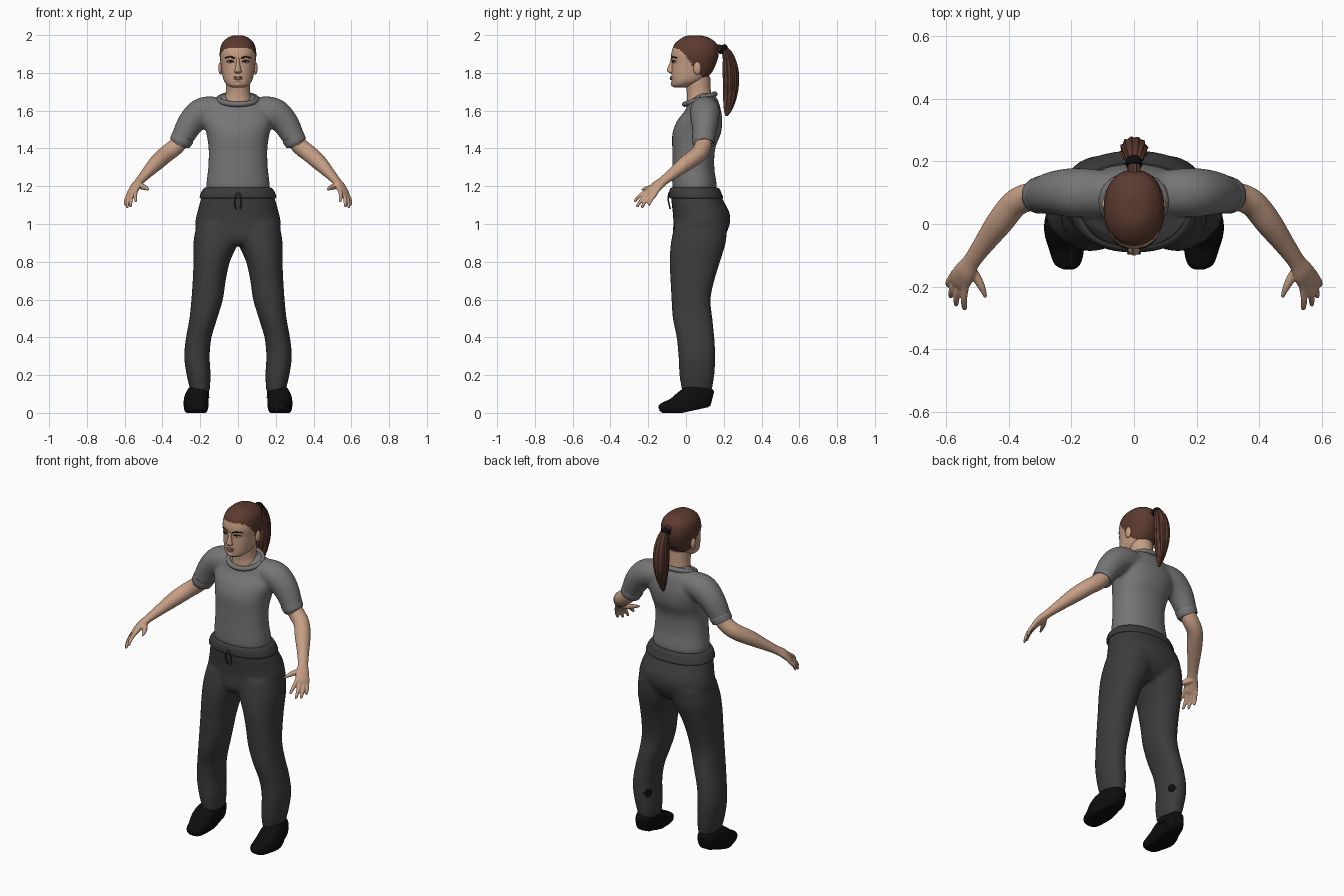
import bpy, bmesh, math
from mathutils import Vector
from mathutils.bvhtree import BVHTree

cube = bpy.data.objects.get("Cube")
if cube:
    bpy.data.objects.remove(cube, do_unlink=True)


def material(name, r, g, b):
    m = bpy.data.materials.new(name)
    m.use_nodes = True
    m.diffuse_color = (r, g, b, 1)
    bsdf = m.node_tree.nodes["Principled BSDF"]
    bsdf.inputs["Base Color"].default_value = (r, g, b, 1)
    bsdf.inputs["Roughness"].default_value = 0.8
    return m


SKIN = material("skin", 0.56, 0.34, 0.23)
HAIR = material("brown hair", 0.105, 0.042, 0.028)
SHIRT = material("grey shirt", 0.18, 0.18, 0.18)
TROUSERS = material("charcoal cloth", 0.045, 0.045, 0.046)
BLACK = material("black leather", 0.004, 0.004, 0.004)
BROW = material("dark brow", 0.02, 0.011, 0.008)
LIPS = material("lips", 0.42, 0.2, 0.15)
EYE = material("eye white", 0.55, 0.5, 0.46)


def spline(rows, steps):
    """Catmull-Rom smoothing of a list of stations."""
    out = []
    for i in range(len(rows) - 1):
        four = [rows[max(i - 1, 0)], rows[i], rows[i + 1], rows[min(i + 2, len(rows) - 1)]]
        for s in range(steps):
            t = s / steps
            out.append([0.5 * (2 * b + (c - a) * t + (2 * a - 5 * b + 4 * c - d) * t * t
                               + (3 * b - a - 3 * c + d) * t ** 3) for a, b, c, d in zip(*four)])
    return out + [list(rows[-1])]


def loft(bm, rows, ref=None, steps=5, segs=32, power=1.0, ridge=0.0):
    """Skin stations (x, y, z, half width, half depth); level rings unless ref is given."""
    rows = spline(rows, steps)
    rings = []
    for i, (x, y, z, rx, ry) in enumerate(rows):
        u, v = Vector((1, 0, 0)), Vector((0, 1, 0))
        if ref:
            a, b = rows[max(i - 1, 0)], rows[min(i + 1, len(rows) - 1)]
            t = (Vector(b[:3]) - Vector(a[:3])).normalized()
            u = Vector(ref).cross(t).normalized()
            v = t.cross(u)
        ring = []
        for k in range(segs):
            a = 2 * math.pi * k / segs
            c, s = math.cos(a), math.sin(a)
            w = 1 + ridge * (k % 3 - 1)
            c, s = math.copysign(abs(c) ** power, c), math.copysign(abs(s) ** power, s)
            ring.append(bm.verts.new(Vector((x, y, z)) + u * c * rx * w + v * s * ry * w))
        rings.append(ring)
    for a, b in zip(rings, rings[1:]):
        for k in range(segs):
            n = (k + 1) % segs
            bm.faces.new((a[k], a[n], b[n], b[k]))
    bm.faces.new(rings[0][::-1])
    bm.faces.new(rings[-1])


def boxes(rows):
    """Stations from extents (z, left, right, front, back)."""
    return [((a + b) / 2, (c + d) / 2, z, (b - a) / 2, (d - c) / 2) for z, a, b, c, d in rows]


def body(rows):
    return boxes([(z, -w, w, f, b) for z, w, f, b in rows])


def tube(bm, pts, r, ref=(0, 1, 0), **kw):
    loft(bm, [(*p, r, r) for p in pts], ref, **kw)


def ball(bm, centre, size):
    new = bmesh.ops.create_uvsphere(bm, u_segments=16, v_segments=10, radius=1)["verts"]
    bmesh.ops.scale(bm, vec=size, verts=new)
    bmesh.ops.translate(bm, vec=centre, verts=new)


def finish(bm, name, mats, mirror=False, voxel=0, smooth=6):
    bmesh.ops.recalc_face_normals(bm, faces=bm.faces)
    mesh = bpy.data.meshes.new(name)
    bm.to_mesh(mesh)
    ob = bpy.data.objects.new(name, mesh)
    bpy.context.collection.objects.link(ob)
    if mirror:
        ob.modifiers.new("mirror", "MIRROR").use_mirror_merge = False
    if voxel:
        m = ob.modifiers.new("blend", "REMESH")
        m.mode, m.voxel_size = "VOXEL", voxel
        m = ob.modifiers.new("soften", "SMOOTH")
        m.factor, m.iterations = 0.5, smooth
    bpy.ops.object.select_all(action="DESELECT")
    ob.select_set(True)
    bpy.context.view_layer.objects.active = ob
    for m in list(ob.modifiers):
        bpy.ops.object.modifier_apply(modifier=m.name)
    for m in mats:
        ob.data.materials.append(m)
    bpy.ops.object.shade_smooth_by_angle(angle=math.radians(50))
    return ob


# Trousers: two legs and a pelvis blended into one surface
bm = bmesh.new()
leg = boxes([(.11, .15, .25, -.02, .135), (.2, .145, .272, -.035, .15), (.3, .15, .285, -.04, .155),
             (.4, .14, .275, -.05, .15), (.5, .11, .257, -.07, .14), (.6, .08, .247, -.077, .13),
             (.7, .065, .24, -.082, .15), (.8, .043, .236, -.087, .18), (.9, .0, .236, -.08, .21),
             (1.0, -.02, .22, -.06, .22)])
loft(bm, leg, power=0.9)
loft(bm, body([(.89, .1, -.05, .15), (.93, .2, -.07, .2), (1.0, .226, -.067, .232), (1.06, .216, -.07, .23),
               (1.12, .2, -.077, .2), (1.19, .176, -.075, .168)]), power=0.9)
trousers = finish(bm, "trousers", [TROUSERS, BLACK], mirror=True, voxel=0.01, smooth=8)
for f in trousers.data.polygons:  # round patch on each inner calf
    c = f.center
    if (c.z - .27) ** 2 + (c.y + abs(c.x) - .29) ** 2 / 2 < .025 ** 2 and c.y - abs(c.x) > -.12:
        f.material_index = 1

# Waistband and drawstring
bm = bmesh.new()
loft(bm, body([(1.135, .196, -.083, .19), (1.142, .203, -.09, .196), (1.165, .196, -.09, .187),
               (1.185, .185, -.085, .178), (1.192, .174, -.076, .167)]), power=0.9, segs=48)
for s in (-1, 1):
    tube(bm, [(s * .004, -.09, 1.165), (s * .018, -.094, 1.13), (s * .012, -.084, 1.08)], .004, segs=8)
finish(bm, "waistband", [TROUSERS])

# Shirt: torso and sleeves blended
bm = bmesh.new()
loft(bm, body([(1.175, .163, -.066, .155), (1.21, .168, -.073, .162), (1.3, .158, -.073, .15),
               (1.4, .156, -.073, .155), (1.48, .168, -.072, .185), (1.55, .185, -.045, .192),
               (1.6, .175, -.005, .185), (1.65, .135, .015, .172), (1.69, .08, .06, .145)]), power=0.9)
sleeve = [(.08, .1, 1.61, .06, .07), (.18, .1, 1.595, .078, .08), (.25, .1, 1.535, .071, .071),
          (.305, .092, 1.435, .056, .056)]
loft(bm, sleeve, ref=(0, 1, 0))
finish(bm, "shirt", [SHIRT], mirror=True, voxel=0.01, smooth=8)

# Sleeve cuffs and collar
bm = bmesh.new()
loft(bm, [(.289, .094, 1.464, .055, .055), (.291, .094, 1.46, .061, .061), (.302, .092, 1.44, .059, .059),
          (.308, .091, 1.428, .057, .057), (.309, .091, 1.426, .05, .05)], ref=(0, 1, 0), steps=2)
finish(bm, "sleeve_cuff", [SHIRT], mirror=True)
bm = bmesh.new()
ring = [math.tau * k / 16 for k in range(17)]
loft(bm, [(.1 * math.cos(a), .073 + .08 * math.sin(a), 1.661 + .027 * math.sin(a), .014, .014) for a in ring],
     ref=(0, 0, 1), segs=12)
finish(bm, "collar", [SHIRT])

# Arms with palm and fingers
bm = bmesh.new()
PALM = (.6, -.34, .71)
loft(bm, [(.28, .095, 1.47, .045, .045), (.33, .088, 1.41, .045, .045), (.38, .066, 1.37, .044, .044),
          (.43, .005, 1.325, .043, .041), (.485, -.07, 1.267, .033, .029), (.52, -.12, 1.228, .029, .022),
          (.542, -.155, 1.2, .037, .021), (.56, -.186, 1.166, .039, .016), (.565, -.196, 1.155, .03, .01)], ref=PALM)
fingers = [((.54, -.205, 1.177), (.542, -.275, 1.118)), ((.556, -.197, 1.165), (.57, -.262, 1.09)),
           ((.57, -.182, 1.157), (.588, -.236, 1.086)), ((.58, -.165, 1.155), (.597, -.198, 1.098))]
for a, b in fingers:
    a, b = Vector(a), Vector(b)
    root, mid = a + (a - b) * .35, a.lerp(b, .55) + Vector(PALM) * .006
    loft(bm, [(*root, .011, .011), (*a, .0115, .0115), (*mid, .0105, .0105), (*a.lerp(b, .93), .008, .008),
              (*b, .004, .004)], ref=PALM, segs=12)
loft(bm, [(.53, -.135, 1.205, .016, .016), (.505, -.17, 1.197, .016, .015), (.486, -.205, 1.19, .012, .011),
          (.474, -.236, 1.18, .006, .005)], ref=PALM, segs=14)
finish(bm, "arm", [SKIN], mirror=True, voxel=0.005, smooth=3)

# Neck
bm = bmesh.new()
loft(bm, [(0, .08, 1.62, .085, .08), (0, .073, 1.66, .073, .068), (0, .068, 1.7, .064, .064),
          (0, .06, 1.78, .064, .068)])
finish(bm, "neck", [SKIN])

# Head, with hair coloured above a sloping hairline
bm = bmesh.new()
loft(bm, body([(1.722, .03, -.062, .0), (1.735, .056, -.074, .045), (1.76, .075, -.076, .095),
               (1.8, .085, -.077, .135), (1.85, .092, -.075, .16), (1.9, .097, -.078, .173),
               (1.95, .088, -.062, .165), (1.98, .063, -.03, .133), (1.995, .035, .0, .095),
               (1.999, .006, .035, .06)]), power=0.9, steps=8, segs=72)
tree = BVHTree.FromBMesh(bm)
head = finish(bm, "head", [SKIN, HAIR])
hairline = [(-.2, 1.935), (-.06, 1.935), (-.02, 1.915), (.015, 1.865), (.05, 1.82), (.075, 1.79),
            (.12, 1.745), (.3, 1.73)]
for f in head.data.polygons:
    y, z = f.center.y, f.center.z
    for (y0, z0), (y1, z1) in zip(hairline, hairline[1:]):
        if y0 <= y < y1 and z > z0 + (z1 - z0) * (y - y0) / (y1 - y0):
            f.material_index = 1


def on_face(x, z, out=0.0):
    hit = tree.ray_cast(Vector((x, -1, z)), Vector((0, 1, 0)))[0]
    return (x, hit.y - out, z)


# Nose, ears and chin
bm = bmesh.new()
loft(bm, [(0, -.068, 1.875, .009, .012), (0, -.074, 1.85, .01, .014), (0, -.081, 1.82, .015, .019),
          (0, -.08, 1.807, .02, .018), (0, -.074, 1.798, .012, .01)], segs=20)
ball(bm, (0, -.064, 1.742), (.028, .017, .016))
finish(bm, "nose_and_chin", [SKIN])
bm = bmesh.new()
ball(bm, (.092, .06, 1.825), (.012, .021, .034))
finish(bm, "ear", [SKIN], mirror=True)

# Eyes, brows and lips
bm = bmesh.new()
ball(bm, on_face(.04, 1.857, -.003), (.016, .006, .006))
finish(bm, "eye", [EYE], mirror=True)
bm = bmesh.new()
ball(bm, on_face(.04, 1.857, .002), (.006, .003, .006))
tube(bm, [on_face(x, z) for x, z in ((.021, 1.858), (.04, 1.866), (.06, 1.859))], .003, ref=(0, 0, 1), segs=8)
tube(bm, [on_face(x, z) for x, z in ((.016, 1.876), (.04, 1.885), (.067, 1.879))], .004, ref=(0, 0, 1), segs=8)
finish(bm, "brow_and_lash", [BROW], mirror=True)
bm = bmesh.new()
for z, w, r in ((1.777, .026, .005), (1.768, .022, .006)):
    mid = on_face(0, z, .004)
    loft(bm, [(*on_face(-w, z), .002, .002), (*mid, r, r), (*on_face(w, z), .002, .002)], ref=(0, 0, 1), segs=10)
finish(bm, "lips", [LIPS])

# Ponytail and its tie
bm = bmesh.new()
loft(bm, [(0, .15, 1.93, .02, .02), (0, .195, 1.925, .022, .02), (0, .222, 1.89, .034, .028),
          (0, .235, 1.82, .043, .04), (0, .238, 1.74, .042, .04), (0, .232, 1.67, .031, .034),
          (0, .222, 1.61, .016, .022), (0, .214, 1.572, .004, .006)], ref=(0, 1, .4), segs=36, ridge=.07)
finish(bm, "ponytail", [HAIR])
bm = bmesh.new()
loft(bm, [(0, .185, 1.931, .02, .02), (0, .19, 1.928, .028, .027), (0, .2, 1.922, .028, .027),
          (0, .206, 1.916, .02, .02)], ref=(1, 0, 0), steps=3, segs=20)
finish(bm, "hair_tie", [BLACK])

# Shoes, flattened on a slightly rising sole
bm = bmesh.new()
loft(bm, [(.212, -.142, .02, .018, .012), (.212, -.125, .025, .043, .028), (.216, -.07, .033, .058, .045),
          (.222, -.01, .05, .066, .07), (.215, .05, .075, .058, .075), (.207, .11, .08, .05, .06),
          (.205, .138, .075, .03, .04)], ref=(0, 0, 1), power=.75)
for v in bm.verts:
    v.co.z = max(v.co.z, max(0, (v.co.y + .02) * .22))
loft(bm, [(.2, .06, .08, .048, .07), (.2, .06, .125, .046, .068), (.2, .06, .145, .043, .062)])
finish(bm, "shoe", [BLACK], mirror=True)
